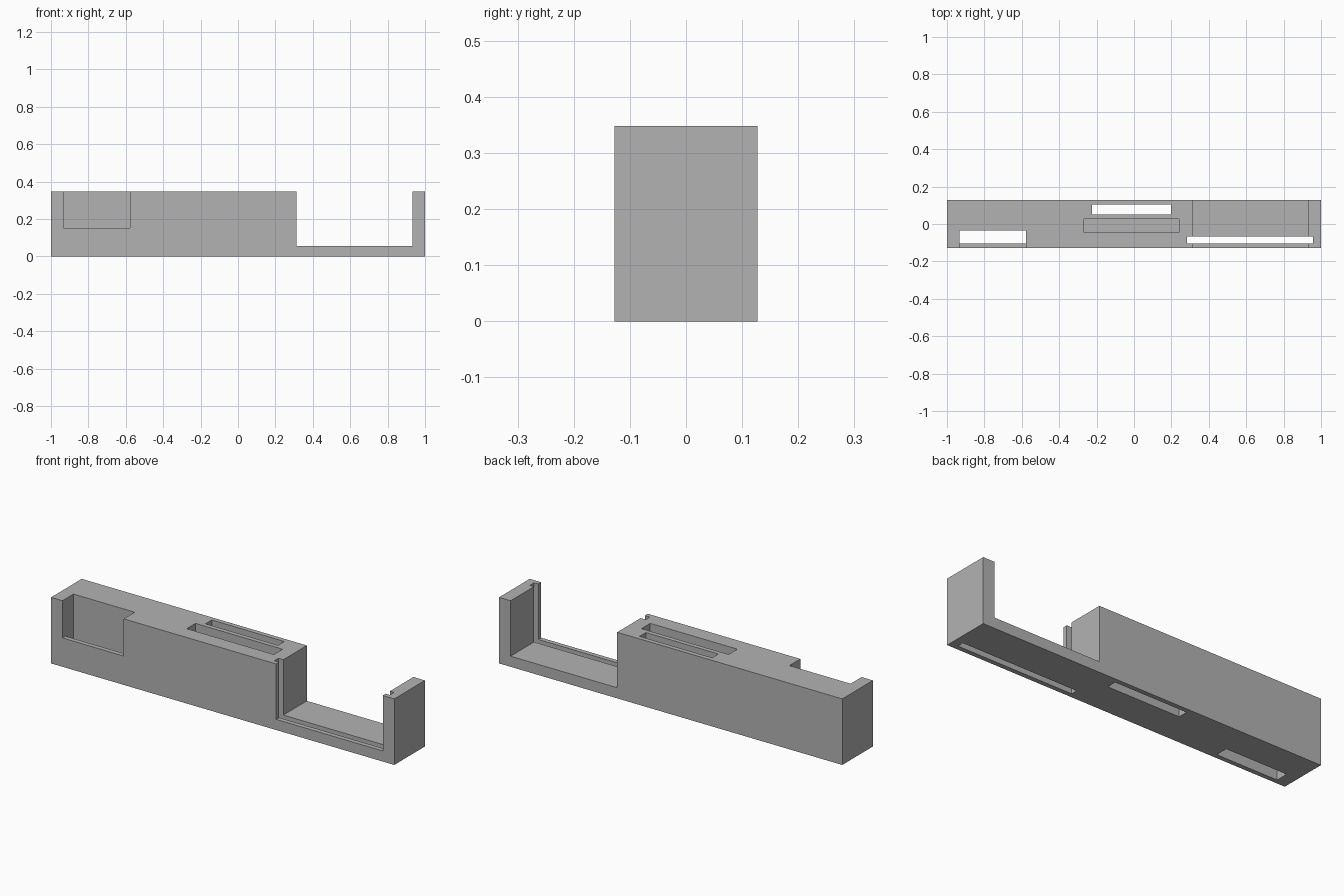
import bpy

# Remove the default cube
if "Cube" in bpy.data.objects:
    bpy.data.objects.remove(bpy.data.objects["Cube"], do_unlink=True)

LENGTH, DEPTH, HEIGHT = 2.0, 0.255, 0.348
FLOOR = 0.056          # base thickness under the open bay
LIP = -0.103           # inner face of the thin front wall
OUT = 0.1              # how far cutters overshoot the block
BELOW, ABOVE = -OUT, HEIGHT + OUT
FRONT, BACK = -DEPTH / 2, DEPTH / 2

grey = bpy.data.materials.new("plain grey")
grey.use_nodes = True
colour = (0.45, 0.45, 0.45, 1)
grey.diffuse_color = colour
grey.node_tree.nodes["Principled BSDF"].inputs["Base Color"].default_value = colour


def box(name, xs, ys, zs):
    """Box spanning the given ranges on each axis."""
    spans = (xs, ys, zs)
    bpy.ops.mesh.primitive_cube_add(size=1, location=[(a + b) / 2 for a, b in spans])
    ob = bpy.context.object
    ob.name = name
    ob.scale = [b - a for a, b in spans]
    bpy.ops.object.transform_apply(location=True, rotation=False, scale=True)
    ob.data.materials.append(grey)
    return ob


# Main block
body = box("holder_body", (-LENGTH / 2, LENGTH / 2), (FRONT, BACK), (0, HEIGHT))

# Openings, each cut out of the block in turn
pocket_x = (-0.934, -0.577)
openings = [
    ("open_bay", (0.312, 0.933), (FRONT - OUT, BACK + OUT), (FLOOR, ABOVE)),
    ("long_slot", (0.283, 0.957), (LIP, -0.068), (BELOW, ABOVE)),
    ("pocket", pocket_x, (LIP, -0.036), (BELOW, ABOVE)),
    ("pocket_window", pocket_x, (FRONT - OUT, -0.07), (0.152, ABOVE)),
    ("back_slot", (-0.225, 0.198), (0.051, 0.103), (BELOW, ABOVE)),
    ("middle_blind_slot", (-0.267, 0.241), (-0.046, 0.027), (FLOOR, ABOVE)),
]
for name, xs, ys, zs in openings:
    cutter = box(name + "_cutter", xs, ys, zs)
    cutter.hide_render = True
    cut = body.modifiers.new(name, "BOOLEAN")
    cut.operation = "DIFFERENCE"
    cut.solver = "EXACT"
    cut.object = cutter
    bpy.context.view_layer.objects.active = body
    bpy.ops.object.modifier_apply(modifier=cut.name)
    bpy.data.objects.remove(cutter, do_unlink=True)
